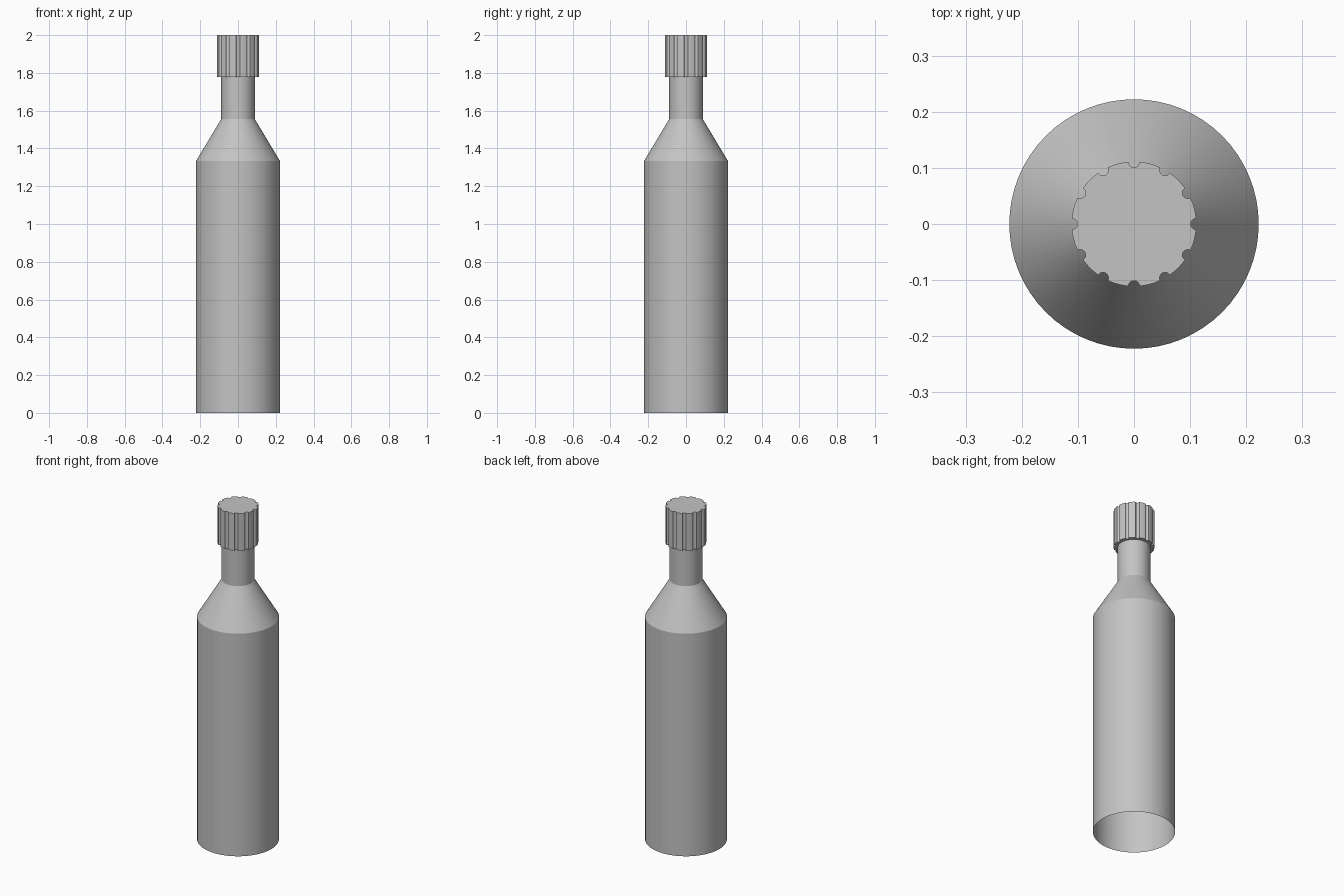
import bpy, bmesh
from math import sin, cos, pi, asin, radians

cube = bpy.data.objects.get("Cube")
if cube:
    bpy.data.objects.remove(cube, do_unlink=True)

# One plain grey for everything
grey = bpy.data.materials.new("plain_grey")
grey.use_nodes = True
colour = (0.55, 0.55, 0.55, 1)
grey.diffuse_color = colour
grey.node_tree.nodes["Principled BSDF"].inputs["Base Color"].default_value = colour

UNIT = 2 / 9  # all heights are multiples of this
SEGMENTS = 64


def finish(name, bm):
    """Turn a bmesh into a smooth-shaded object with sharp edges kept."""
    mesh = bpy.data.meshes.new(name)
    bm.to_mesh(mesh)
    bm.free()
    mesh.materials.append(grey)
    obj = bpy.data.objects.new(name, mesh)
    bpy.context.collection.objects.link(obj)
    bpy.ops.object.select_all(action='DESELECT')
    obj.select_set(True)
    bpy.context.view_layer.objects.active = obj
    bpy.ops.object.shade_smooth_by_angle(angle=radians(25))
    return obj


def ring(bm, points, z):
    return [bm.verts.new((x, y, z)) for x, y in points]


def bridge(bm, low, high):
    """Join two equal rings with outward facing quads."""
    n = len(low)
    for i in range(n):
        j = (i + 1) % n
        bm.faces.new((low[i], low[j], high[j], high[i]))


def circle(radius):
    return [(radius * cos(2 * pi * i / SEGMENTS), radius * sin(2 * pi * i / SEGMENTS))
            for i in range(SEGMENTS)]


# Bottle: thin shell open at the bottom, with shoulder cone and neck
bm = bmesh.new()
profile = [(UNIT, 0), (UNIT, 6 * UNIT), (0.4 * UNIT, 7 * UNIT), (0.4 * UNIT, 8 * UNIT)]
rings = [ring(bm, circle(r), z) for r, z in profile]
for low, high in zip(rings, rings[1:]):
    bridge(bm, low, high)
finish("bottle_body", bm)

# Cap: disc outline with round grip grooves, extruded upward
CAP_R, GROOVE_R, GROOVES = UNIT / 2, 0.01, 12
half = 2 * asin(GROOVE_R / (2 * CAP_R))
outline = []
for g in range(GROOVES):
    a = 2 * pi * g / GROOVES
    # scooped groove, swept through the inward side
    start, sweep = pi / 2 + half / 2, pi - half
    for k in range(9):
        t = a - start - sweep * k / 8
        outline.append((CAP_R * cos(a) + GROOVE_R * cos(t),
                        CAP_R * sin(a) + GROOVE_R * sin(t)))
    # rim arc to the next groove
    span = 2 * pi / GROOVES - 2 * half
    for k in range(1, 6):
        t = a + half + span * k / 6
        outline.append((CAP_R * cos(t), CAP_R * sin(t)))

bm = bmesh.new()
low, high = ring(bm, outline, 8 * UNIT), ring(bm, outline, 9 * UNIT)
bridge(bm, low, high)
bm.faces.new(high)
bm.faces.new(low[::-1])
finish("grooved_cap", bm)
